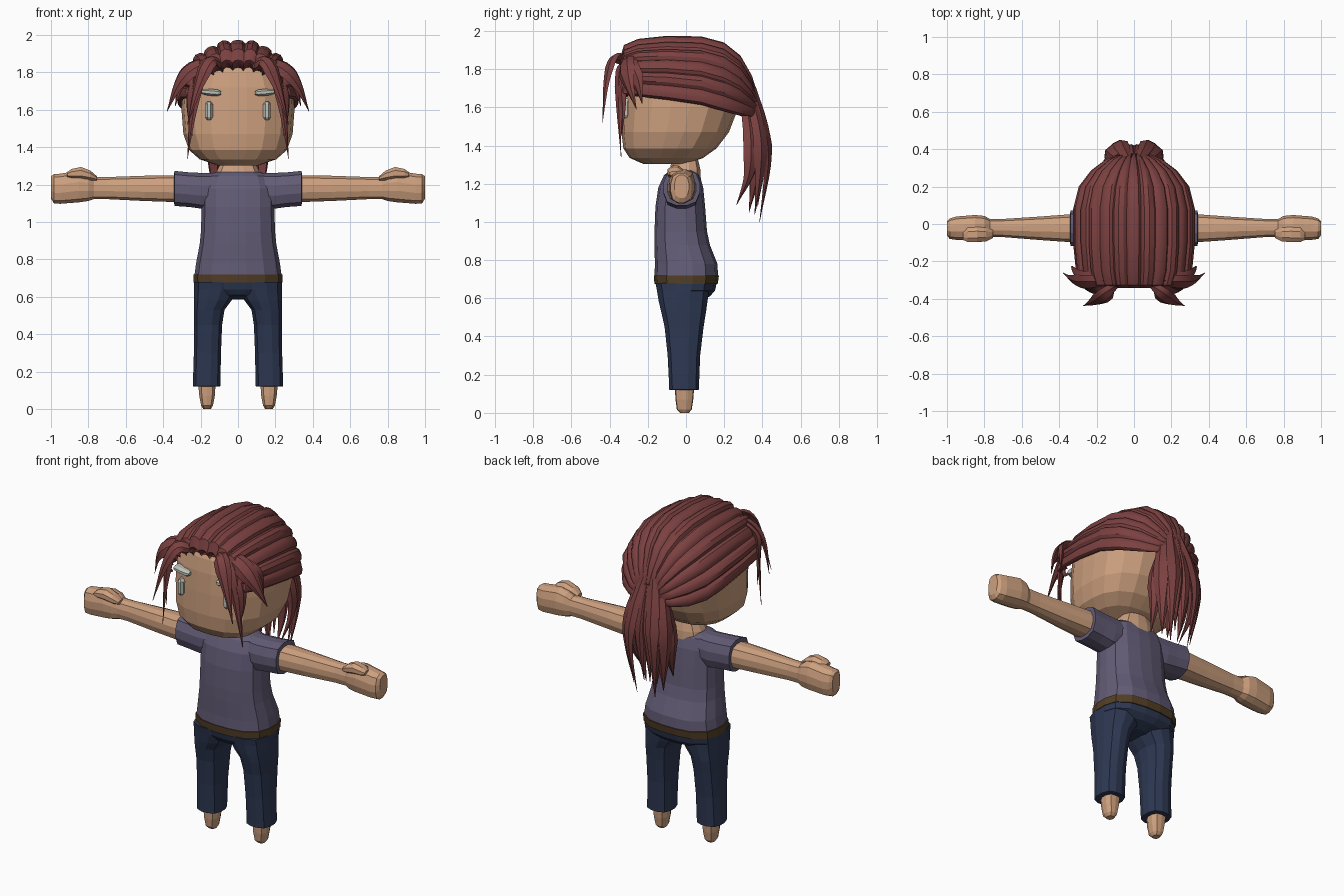
import bpy, bmesh, math
from mathutils import Vector


def material(name, rgb):
    m = bpy.data.materials.new(name)
    m.diffuse_color = (*rgb, 1)
    return m


SKIN = material("skin", (0.61, 0.35, 0.21))
HAIR = material("hair_red", (0.20, 0.052, 0.052))
SHIRT = material("shirt_purple", (0.125, 0.107, 0.182))
PANTS = material("trousers_navy", (0.026, 0.039, 0.084))
BELT = material("belt_brown", (0.084, 0.048, 0.019))
LIGHT = material("face_grey", (0.52, 0.54, 0.48))


def build(name, rings, mat, closed=True, caps=True, smooth=False):
    """Skin a list of equal-length point rings."""
    bm = bmesh.new()
    vs = [[bm.verts.new(p) for p in r] for r in rings]
    n = len(rings[0])
    for a, b in zip(vs, vs[1:]):
        for i in range(n if closed else n - 1):
            j = (i + 1) % n
            bm.faces.new((a[i], a[j], b[j], b[i]))
    if caps:
        bm.faces.new(vs[0])
        bm.faces.new(vs[-1])
    bmesh.ops.recalc_face_normals(bm, faces=bm.faces)
    me = bpy.data.meshes.new(name)
    bm.to_mesh(me)
    bm.free()
    me.materials.append(mat)
    ob = bpy.data.objects.new(name, me)
    bpy.context.collection.objects.link(ob)
    if smooth:
        bpy.ops.object.select_all(action='DESELECT')
        ob.select_set(True)
        bpy.context.view_layer.objects.active = ob
        bpy.ops.object.shade_smooth_by_angle(angle=math.radians(32))
    return ob


def loft(name, sections, mat, axis='z', n=16, power=2.6, side=1):
    """Sections are (position, a0, a1, b0, b1): the bounds of a rounded box."""
    rings = []
    for t, a0, a1, b0, b1 in sections:
        ring = []
        for i in range(n):
            an = 2 * math.pi * (i + 0.5) / n
            c, s = math.cos(an), math.sin(an)
            k = (abs(c) ** power + abs(s) ** power) ** (-1 / power)
            k /= math.cos(math.pi / n)
            a = (a0 + a1) / 2 + (a1 - a0) / 2 * max(-1, min(1, c * k))
            b = (b0 + b1) / 2 + (b1 - b0) / 2 * max(-1, min(1, s * k))
            ring.append((side * a, b, t) if axis == 'z' else (side * t, a, b))
        rings.append(ring)
    return build(name, rings, mat)


def sym(z, x, y0, y1):
    return (z, -x, x, y0, y1)


def strand(name, pts, width, thick, centre, side):
    """Tapered lock of hair along a smooth path, facing away from centre."""
    p = [Vector(q) for q in pts]
    p = [p[0] * 2 - p[1]] + p + [p[-1] * 2 - p[-2]]
    path = []
    for i in range(1, len(p) - 2):
        for k in range(4):
            t = k / 4
            a, b, c, d = p[i - 1:i + 3]
            path.append(0.5 * (2 * b + (c - a) * t + (2 * a - 5 * b + 4 * c - d) * t * t
                               + (3 * b - a - 3 * c + d) * t ** 3))
    path.append(p[-2])
    rings = []
    last = len(path) - 1
    for i, q in enumerate(path):
        u = i / last
        tan = (path[min(i + 1, last)] - path[max(i - 1, 0)]).normalized()
        out = q - Vector(centre)
        out = (out - tan * out.dot(tan)).normalized()
        sd = tan.cross(out)
        w = max(0.002, width * min(0.6 + 1.2 * u, 1.0, (1 - u) * 2.0))
        h = max(0.001, thick * min(1.0, (1 - u) * 2.0))
        prof = [(1, 0), (0.45, 1), (-0.45, 1), (-1, 0), (0, -0.8)]
        ring = [q + sd * (w * x) + out * (h * y) for x, y in prof]
        rings.append([(side * v.x, v.y, v.z) for v in ring])
    return build(name, rings, HAIR, smooth=True)


# Head and neck
loft("head", [
    sym(1.302, .11, -.22, .00), sym(1.335, .205, -.295, .09), sym(1.385, .262, -.328, .16),
    sym(1.47, .292, -.338, .225), sym(1.60, .302, -.335, .275), sym(1.72, .295, -.328, .285),
    sym(1.80, .26, -.315, .27), sym(1.87, .19, -.28, .20), sym(1.91, .10, -.18, .12)], SKIN, n=20)
loft("neck", [sym(1.18, .14, -.11, .08), sym(1.275, .112, -.085, .075), sym(1.34, .08, -.07, .06)],
     SKIN, n=12)

# Shirt body, belt and hips
loft("shirt_body", [
    sym(.70, .235, -.165, .168), sym(.78, .224, -.163, .165), sym(.88, .205, -.165, .125),
    sym(.95, .198, -.165, .110), sym(1.08, .194, -.16, .10), sym(1.18, .195, -.145, .09),
    sym(1.245, .175, -.115, .072), sym(1.268, .12, -.085, .055)], SHIRT)
loft("belt", [sym(.675, .238, -.165, .166), sym(.72, .238, -.169, .173)], BELT)
loft("hips", [sym(.585, .05, -.06, .07), sym(.61, .17, -.13, .125), sym(.64, .234, -.15, .152),
              sym(.69, .235, -.162, .163)], PANTS)

for s, tag in ((1, "left"), (-1, "right")):
    # Trouser leg with a small hem
    loft("trouser_leg_" + tag, [
        (.12, .10, .235, -.082, .062), (.122, .094, .241, -.088, .068), (.14, .094, .241, -.088, .068),
        (.30, .091, .236, -.096, .074), (.45, .085, .234, -.112, .092), (.53, .072, .235, -.13, .105),
        (.58, .035, .235, -.142, .112), (.64, .005, .235, -.152, .12), (.68, .005, .234, -.16, .12)],
        PANTS, n=12, side=s)
    loft("foot_" + tag, [
        (0, .145, .185, -.03, .015), (.018, .134, .197, -.048, .03), (.07, .124, .207, -.055, .038),
        (.16, .118, .215, -.06, .045)], SKIN, n=10, side=s)
    # Sleeve with cuff, then arm and fist
    loft("sleeve_" + tag, [
        (.10, -.105, .065, 1.08, 1.262), (.19, -.115, .07, 1.07, 1.262), (.26, -.118, .07, 1.08, 1.265),
        (.33, -.118, .072, 1.085, 1.272), (.34, -.118, .072, 1.085, 1.274),
        (.341, -.105, .06, 1.098, 1.262)], SHIRT, axis='x', n=12, side=s)
    loft("arm_" + tag, [
        (.30, -.10, .055, 1.105, 1.25), (.50, -.086, .04, 1.112, 1.247), (.70, -.07, .027, 1.122, 1.24),
        (.77, -.07, .027, 1.122, 1.24), (.80, -.085, .043, 1.112, 1.262), (.85, -.09, .048, 1.105, 1.275),
        (.95, -.085, .04, 1.097, 1.258), (.985, -.08, .03, 1.10, 1.255), (1.0, -.06, .015, 1.125, 1.245)],
        SKIN, axis='x', n=12, side=s)
    loft("thumb_" + tag, [
        (.755, -.075, -.03, 1.222, 1.245), (.79, -.093, -.02, 1.222, 1.275), (.84, -.097, -.015, 1.228, 1.294),
        (.89, -.096, -.02, 1.232, 1.283), (.915, -.085, -.04, 1.24, 1.265)],
        SKIN, axis='x', n=8, side=s)
    # Eye and brow: thin rounded bars
    loft("eye_" + tag, [
        (1.545, .145, .165, -.338, -.29), (1.56, .135, .175, -.347, -.29),
        (1.63, .135, .175, -.347, -.29), (1.645, .145, .165, -.338, -.28)], LIGHT, n=8, side=s)
    loft("brow_" + tag, [
        (.092, -.345, -.30, 1.68, 1.70), (.11, -.352, -.30, 1.672, 1.708), (.16, -.35, -.28, 1.676, 1.712),
        (.20, -.338, -.27, 1.685, 1.71)], LIGHT, axis='x', n=8, side=s)

# Swept-back hair: ridged shell running from the hairline to the tail root
SHELL = [(-.312, .225, 1.68, .135), (-.343, .245, 1.68, .175), (-.325, .272, 1.68, .235),
         (-.25, .300, 1.675, .272), (-.10, .315, 1.66, .303), (.08, .315, 1.635, .325),
         (.20, .285, 1.60, .328), (.285, .22, 1.575, .285), (.345, .14, 1.565, .19),
         (.375, .07, 1.575, .085)]
STRIPS = 13
rings = []
for y, rx, zc, rz in SHELL:
    ring = []
    for k in range(STRIPS * 4 + 1):
        strip, f = divmod(k, 4)
        u = (strip + (0, .18, .5, .82)[f]) / STRIPS
        phi = math.radians(-94 + 188 * u)
        bump = (-.006, .008, .014, .008)[f] * (1.25 if strip % 2 else 0.8)
        c, s = math.cos(phi), math.sin(phi)
        ring.append((s * (rx + bump), y, zc + c * (rz + bump)))
    rings.append(ring)
cap = build("hair_cap", rings, HAIR, closed=False, caps=False, smooth=True)
mod = cap.modifiers.new("thickness", 'SOLIDIFY')
mod.thickness = 0.02
mod.offset = -1 if cap.data.polygons[len(cap.data.polygons) // 2].normal.z > 0 else 1

# Loose front locks and tail locks: path, width, thickness
FRONT = [
    ([(.12, -.29, 1.86), (.24, -.31, 1.82), (.32, -.30, 1.73), (.38, -.26, 1.59)], .055, .022),
    ([(.09, -.31, 1.84), (.15, -.375, 1.855), (.21, -.415, 1.73), (.27, -.437, 1.52)], .045, .018),
    ([(.14, -.31, 1.83), (.20, -.345, 1.79), (.24, -.35, 1.60), (.27, -.34, 1.34)], .038, .016),
    ([(.20, -.28, 1.84), (.28, -.28, 1.79), (.315, -.25, 1.72), (.335, -.23, 1.62)], .05, .02),
    ([(.17, -.30, 1.81), (.235, -.335, 1.73), (.255, -.33, 1.60), (.245, -.335, 1.46)], .035, .016),
]
TAIL = [
    ([(.035, .34, 1.70), (.075, .40, 1.50), (.085, .425, 1.30), (.06, .385, 1.0)], .055, .022),
    ([(.06, .33, 1.66), (.11, .385, 1.45), (.115, .385, 1.25), (.10, .36, 1.04)], .055, .028),
    ([(.05, .31, 1.61), (.115, .34, 1.42), (.125, .33, 1.25), (.10, .265, 1.09)], .05, .03),
    ([(.02, .32, 1.62), (.035, .345, 1.42), (.045, .35, 1.22), (.035, .33, 1.05)], .055, .04),
    ([(.01, .355, 1.66), (.025, .395, 1.48), (.03, .40, 1.30), (.02, .375, 1.08)], .045, .022),
]
for s, tag in ((1, "left"), (-1, "right")):
    for i, (p, w, h) in enumerate(FRONT):
        strand(f"front_lock_{i + 1}_{tag}", p, w, h, (0, 0, 1.62), s)
    for i, (p, w, h) in enumerate(TAIL):
        strand(f"tail_lock_{i + 1}_{tag}", p, w, h, (0, .25, 1.35), s)
